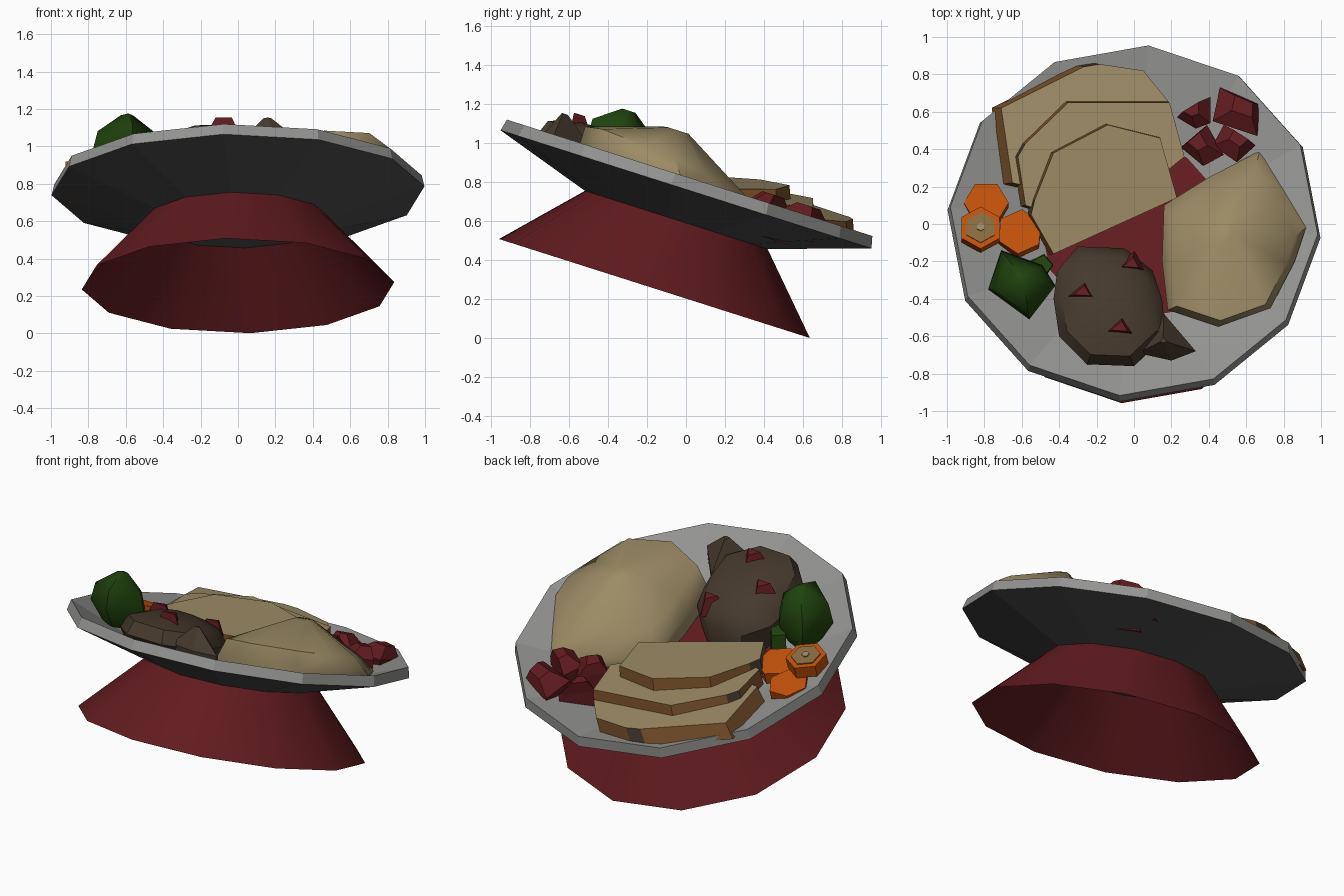
import bpy, bmesh, math
from mathutils import Matrix, Vector

if "Cube" in bpy.data.objects:
    bpy.data.objects.remove(bpy.data.objects["Cube"], do_unlink=True)

TILT = math.radians(17.66)
S, C = math.sin(TILT), math.cos(TILT)
PLACE = Matrix.Translation((0, 0, 0.7625)) @ Matrix.Rotation(-TILT, 4, 'X')


def material(name, rgb):
    m = bpy.data.materials.new(name)
    m.use_nodes = True
    m.diffuse_color = (*rgb, 1)
    m.node_tree.nodes["Principled BSDF"].inputs["Base Color"].default_value = (*rgb, 1)
    return m


GREY = material("plate grey", (0.29, 0.29, 0.28))
DARK = material("dark grey", (0.08, 0.083, 0.08))
RED = material("deep red", (0.12, 0.011, 0.013))
TAN = material("tan", (0.335, 0.26, 0.13))
CRUST = material("crust brown", (0.2, 0.085, 0.024))
MEAT = material("meat brown", (0.06, 0.041, 0.025))
GREEN = material("leaf green", (0.014, 0.056, 0.004))
ORANGE = material("orange", (0.53, 0.085, 0.003))
CORE = material("carrot core", (0.25, 0.15, 0.05))


def loft(name, rings, mats, bottom=None, top=None, smooth=0):
    """Skin rings of points; one material per band, optional caps."""
    bm = bmesh.new()
    slots = list(dict.fromkeys(m for m in [*mats, bottom, top] if m))
    loops = [[bm.verts.new(p) for p in ring] for ring in rings]
    for lo, hi, m in zip(loops, loops[1:], mats):
        n = len(lo)
        for i in range(n):
            j = (i + 1) % n
            bm.faces.new((lo[i], lo[j], hi[j], hi[i])).material_index = slots.index(m)
    if bottom:
        bm.faces.new(loops[0][::-1]).material_index = slots.index(bottom)
    if top:
        bm.faces.new(loops[-1]).material_index = slots.index(top)
    bmesh.ops.recalc_face_normals(bm, faces=bm.faces)
    me = bpy.data.meshes.new(name)
    bm.to_mesh(me)
    bm.free()
    me.transform(PLACE)
    for m in slots:
        me.materials.append(m)
    ob = bpy.data.objects.new(name, me)
    bpy.context.collection.objects.link(ob)
    if smooth:
        bpy.ops.object.select_all(action='DESELECT')
        ob.select_set(True)
        bpy.context.view_layer.objects.active = ob
        bpy.ops.object.shade_smooth_by_angle(angle=math.radians(smooth))
    return ob


def circle(r, w, n=12, turn=-4.5, at=(0, 0)):
    """Ring in the plate's own tilted frame."""
    return [(at[0] + r * math.cos(math.radians(turn) + math.tau * i / n),
             at[1] + r * math.sin(math.radians(turn) + math.tau * i / n), w)
            for i in range(n)]


def middle(outline):
    return sum((Vector(p) for p in outline), Vector((0, 0))) / len(outline)


def layer(outline, w, scale=1, shift=(0, 0), slope=(0, 0)):
    """Plan outline scaled about its middle, at plate height w, optionally sloping."""
    mid, ring = middle(outline), []
    for p in outline:
        off = (Vector(p) - mid) * scale
        h = w + off.dot(Vector(slope))
        q = mid + off + Vector(shift)
        ring.append((q.x, (q.y - h * S) / C, h))
    return ring


def lump(name, outline, levels, mat, smooth=0):
    """Solid from one outline; levels are (height, scale, shift, slope)."""
    rings = [layer(outline, *lv) for lv in levels]
    return loft(name, rings, [mat] * (len(rings) - 1), mat, mat, smooth)


# Plate, with red centre, and the open flared foot
loft("plate", [circle(0.49, -0.165), circle(1, 0), circle(0.985, 0.062),
               circle(0.5, -0.125)], [DARK, GREY, GREY], DARK, RED)
loft("foot", [circle(0.838, -0.533), circle(0.492, -0.164)], [RED], smooth=31)

# Three overlapping slices leaning on each other; the first edge is a dark cut corner
slices = [
    ("back_slice", 0.07, (-0.08, 0.15), (-0.04, 0),
     [(-0.18, 0.855), (-0.27, 0.84), (-0.71, 0.62), (-0.65, 0.22), (-0.1, 0.1),
      (0.26, 0.38), (0.18, 0.66), (0.05, 0.82)]),
    ("middle_slice", 0.09, (-0.08, 0.2), (-0.02, 0),
     [(-0.58, 0.43), (-0.62, 0.36), (-0.58, 0.1), (-0.2, -0.02), (0.27, 0.36),
      (0.19, 0.65), (-0.35, 0.65)]),
    ("front_slice", 0.105, (-0.08, 0.27), (-0.015, 0),
     [(-0.53, 0.13), (-0.55, 0.05), (-0.43, -0.16), (0.23, 0.14), (0.14, 0.46),
      (-0.14, 0.53), (-0.43, 0.38)])]
for name, top, slope, shift, shape in slices:
    ob = loft(name, [layer(shape, top - 0.085, 1.02, shift, slope), layer(shape, top, slope=slope)],
              [CRUST], CRUST, TAN)
    ob.data.materials.append(MEAT)
    ob.data.polygons[0].material_index = 2

# Mashed mound: raised front corner and a peak
lump("mash", [(0.67, 0.39), (0.4, 0.25), (0.16, 0.1), (0.15, -0.2), (0.18, -0.46),
              (0.45, -0.55), (0.73, -0.45), (0.86, -0.2), (0.92, -0.02), (0.8, 0.18)],
     [(-0.05, 0.99, (0, 0), (0.2, 0)), (0.01, 1, (0, 0), (0.1, -0.08)),
      (0.11, 0.86, (0, -0.03), (0.1, -0.12)),
      (0.275, 0.12, (-0.04, 0.05), (0, 0))], TAN, 50)

# Meat with a broken-off wedge and red garnish
lump("meat", [(-0.3, -0.12), (-0.41, -0.25), (-0.43, -0.4), (-0.4, -0.6), (-0.25, -0.75),
              (0, -0.76), (0.17, -0.6), (0.15, -0.4), (0.1, -0.25), (-0.05, -0.13)],
     [(-0.07, 0.9, (0, 0), (0, -0.2)), (0.04, 1), (0.12, 0.84), (0.165, 0.42)], MEAT, 40)
lump("meat_wedge", [(0.16, -0.48), (0.02, -0.69), (0.2, -0.73), (0.33, -0.68)],
     [(-0.02, 0.95), (0.05, 1), (0.18, 0.12, (-0.02, 0.02))], MEAT)
for i, (x, y, h) in enumerate([(-0.28, -0.36, 0.19), (-0.08, -0.55, 0.2), (-0.02, -0.21, 0.15)]):
    lump(f"garnish_{i + 1}", [(x - 0.08, y - 0.03), (x + 0.08, y - 0.04), (x + 0.02, y + 0.06)],
         [(h - 0.09, 1.1), (h, 0.55)], RED)

# Green floret and its stalk
lump("floret", [(-0.71, -0.14), (-0.78, -0.35), (-0.56, -0.51), (-0.42, -0.33), (-0.49, -0.22)],
     [(-0.02, 0.6), (0.09, 1), (0.2, 0.84), (0.295, 0.18, (0, 0.02))], GREEN, 50)
lump("floret_stalk", [(-0.56, -0.2), (-0.48, -0.29), (-0.43, -0.22), (-0.48, -0.16)],
     [(-0.08, 1), (0.06, 0.9)], GREEN)

# Carrot rounds
for name, x, y, w, r, turn in [("back_carrot", -0.79, 0.105, -0.03, 0.12, 0),
                               ("inner_carrot", -0.61, -0.05, -0.05, 0.125, 25),
                               ("top_carrot", -0.82, -0.06, 0.05, 0.118, 30)]:
    loft(name, [circle(r, w, 6, turn, (x, y)), circle(r, w + 0.075, 6, turn, (x, y))],
         [ORANGE], ORANGE, ORANGE)
for name, r, w, mat in [("carrot_core", 0.086, 0.132, CORE), ("carrot_dot", 0.022, 0.139, TAN)]:
    loft(name, [circle(r, w - 0.008, 6, 30, (-0.82, -0.06)), circle(r, w, 6, 30, (-0.82, -0.06))],
         [mat], mat, mat)

# Red chunks resting on the sloping side of the plate
chunks = [[(0.23, 0.57), (0.33, 0.51), (0.41, 0.54), (0.41, 0.68)],
          [(0.42, 0.55), (0.66, 0.47), (0.67, 0.64), (0.46, 0.73)],
          [(0.25, 0.41), (0.37, 0.31), (0.48, 0.37), (0.39, 0.53)],
          [(0.42, 0.42), (0.55, 0.33), (0.65, 0.42), (0.48, 0.53)]]
for i, shape in enumerate(chunks):
    side = 0.03 if i % 2 else -0.03
    floor = 0.4 * middle(shape).length - 0.33
    lump(f"red_chunk_{i + 1}", shape,
         [(floor, 0.9), (0.04, 1), (0.11, 0.45, (side, 0.03))], RED)
